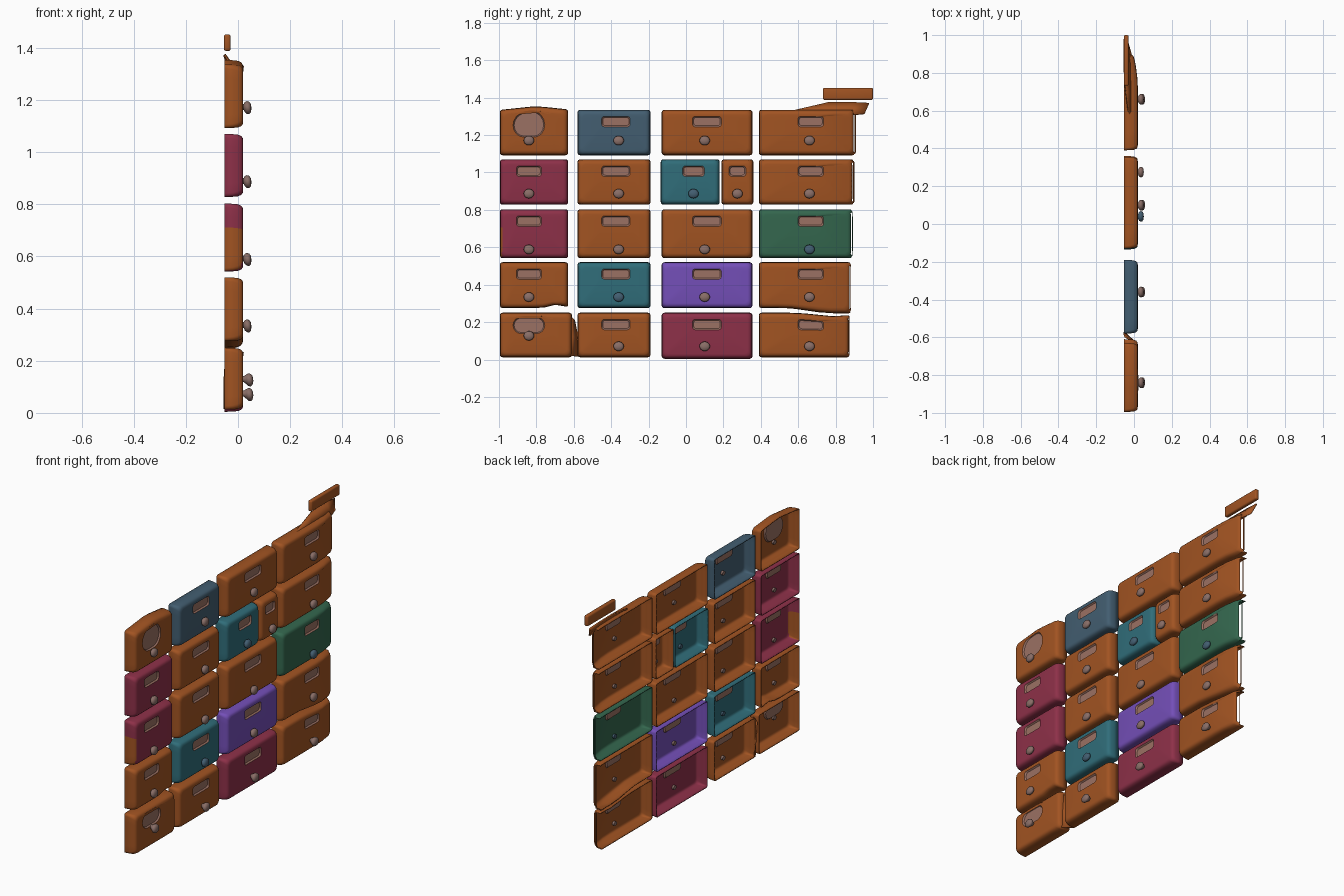
import bpy, bmesh, math
from mathutils import Vector

if "Cube" in bpy.data.objects:
    bpy.data.objects.remove(bpy.data.objects["Cube"])


def material(name, rgb):
    m = bpy.data.materials.new(name)
    m.diffuse_color = (*rgb, 1)
    m.use_nodes = True
    m.node_tree.nodes["Principled BSDF"].inputs["Base Color"].default_value = m.diffuse_color
    return m


MATS = {
    "orange": material("burnt orange", (0.36, 0.088, 0.016)),
    "crimson": material("crimson", (0.27, 0.030, 0.066)),
    "teal": material("teal", (0.030, 0.155, 0.195)),
    "slate": material("slate blue", (0.056, 0.112, 0.165)),
    "green": material("dark green", (0.034, 0.135, 0.076)),
    "purple": material("purple", (0.175, 0.078, 0.48)),
    "label": material("dusty pink grey", (0.33, 0.165, 0.125)),
    "knob": material("warm grey", (0.25, 0.155, 0.135)),
}


def finish(bm, name, mats, angle=40):
    me = bpy.data.meshes.new(name)
    bm.to_mesh(me)
    bm.free()
    for m in mats:
        me.materials.append(MATS[m])
    for p in me.polygons:
        p.use_smooth = True
    me.set_sharp_from_angle(angle=math.radians(angle))
    ob = bpy.data.objects.new(name, me)
    bpy.context.collection.objects.link(ob)
    return ob


def thicken(ob, t):
    mod = ob.modifiers.new("thickness", "SOLIDIFY")
    mod.thickness = t
    mod.offset = -1


def ring(y0, y1, z0, z1, r, seg=4, mid=6):
    """Rounded rectangle in the y-z plane, always the same point count."""
    r = min(r, (y1 - y0) / 2 - 1e-4, (z1 - z0) / 2 - 1e-4)
    arcs = []
    for k, (cy, cz) in enumerate([(y1 - r, z0 + r), (y1 - r, z1 - r),
                                  (y0 + r, z1 - r), (y0 + r, z0 + r)]):
        a0 = (k - 1) * math.pi / 2
        arcs.append([Vector((cy + r * math.cos(a0 + i / seg * math.pi / 2),
                             cz + r * math.sin(a0 + i / seg * math.pi / 2)))
                     for i in range(seg + 1)])
    pts = []
    for k in range(4):
        a, b = arcs[k][-1], arcs[(k + 1) % 4][0]
        pts += arcs[k] + [a.lerp(b, j / mid) for j in range(1, mid)]
    return pts


# back rim, side wall, rounded front edge: (x, inset, corner radius)
PROFILE = [(-0.052, 0.0, 0.014), (-0.02, 0.001, 0.016), (0.0, 0.003, 0.02),
           (0.012, 0.008, 0.022), (0.018, 0.015, 0.022), (0.020, 0.026, 0.02)]


def drawer(name, color, box, label, round_label, open_end, warp):
    """Hollow drawer front with a recessed label window, open at the back."""
    y0, y1, z0, z1 = box
    bm = bmesh.new()
    layers = [(x, ring(y0 + d, y1 - d, z0 + d, z1 - d, r)) for x, d, r in PROFILE]
    lr = 0.07 if round_label else 0.014
    a, b, c, d = label
    layers.append((0.020, ring(a, b, c, d, lr)))
    layers.append((0.012, ring(a + .006, b - .006, c + .006, d - .006, lr)))
    rows = []
    for x, pts in layers:
        row = []
        for p in pts:
            y, z = p
            if warp:
                z += warp(y, (z - z0) / (z1 - z0))
            dx = -0.022 * max(0, (y - 0.72) / 0.17) ** 2 if open_end and x > -0.01 else 0
            row.append(bm.verts.new((x + dx, y, z)))
        rows.append(row)
    n = len(rows[0])
    for k in range(len(rows) - 1):
        for i in range(n):
            j = (i + 1) % n
            f = bm.faces.new((rows[k][i], rows[k][j], rows[k + 1][j], rows[k + 1][i]))
            if k == len(rows) - 2:
                f.material_index = 1
    bm.faces.new(rows[-1]).material_index = 1
    bm.normal_update()
    # right-hand column has no end wall
    if open_end:
        gone = [f for f in bm.faces if f.normal.y > 0.8 and f.calc_center_median().x < 0]
        bmesh.ops.delete(bm, geom=gone, context='FACES')
    # one crimson drawer has an orange lower left side
    if name == "drawer_1_3":
        for f in bm.faces:
            if f.normal.y < -0.6 and f.calc_center_median().z < 0.72:
                f.material_index = 2
    thicken(finish(bm, name, [color, "label", "orange"]), 0.006)


def knob(name, y, z, mat, out=0.0):
    """Drooping rounded knob on a short stem, lathed around x."""
    prof = [(0.002, 0.0), (0.002, 0.014), (0.022, 0.013), (0.026, 0.022), (0.034, 0.028),
            (0.043, 0.027), (0.049, 0.019), (0.052, 0.0)]
    bm = bmesh.new()
    seg = 20
    rows = []
    for x, r in prof:
        xx = x + (out if x > 0.025 else 0)
        droop = -0.006 * max(0, x - 0.02) / 0.03
        count = seg if r else 1
        rows.append([bm.verts.new((xx, y + r * math.cos(t), z + droop + 0.88 * r * math.sin(t)))
                     for t in (i * 2 * math.pi / seg for i in range(count))])
    for p, q in zip(rows, rows[1:]):
        for i in range(seg):
            j = (i + 1) % seg
            if len(p) == 1:
                bm.faces.new((p[0], q[j], q[i]))
            elif len(q) == 1:
                bm.faces.new((p[i], p[j], q[0]))
            else:
                bm.faces.new((p[i], p[j], q[j], q[i]))
    bmesh.ops.recalc_face_normals(bm, faces=bm.faces)
    finish(bm, name, [mat], 60)


def sheet(name, front, back, t=0.008):
    """Thin strip between two point rows."""
    bm = bmesh.new()
    p = [bm.verts.new(v) for v in front]
    q = [bm.verts.new(v) for v in back]
    for i in range(len(p) - 1):
        bm.faces.new((p[i], p[i + 1], q[i + 1], q[i]))
    thicken(finish(bm, name, ["orange"]), t)


# uneven outlines: height offset by position along y and relative height
WARPS = {
    (1, 5): lambda y, h: 0.02 * max(0, 1 - abs(y + 0.8) / 0.19) * max(0, h - 0.5) * 2,
    (1, 2): lambda y, h: 0.02 * max(0, 1 - abs(y + 0.69) / 0.08) * max(0, 0.4 - h) * 2.5,
    (4, 2): lambda y, h: -0.028 * min(1, max(0, (y - 0.55) / 0.2)) * max(0, 0.5 - h) * 2,
    (4, 1): lambda y, h: -0.02 * max(0, 1 - abs(y - 0.8) / 0.2) * max(0, h - 0.5) * 2,
}

# grid of drawers: columns (y0, y1, label centre, label half width, knob) and rows (bottom, top)
COLUMNS = {1: (-.995, -.63, -.84, .067, -.84), 2: (-.58, -.19, -.375, .076, -.36),
           3: (-.13, .355, .112, .077, .10), 4: (.39, .89, .667, .068, .66)}
ROWS = {1: (.012, .25), 2: (.275, .52), 3: (.542, .803), 4: (.828, 1.07), 5: (1.092, 1.335)}
COLORS = {(1, 3): "crimson", (1, 4): "crimson", (3, 1): "crimson", (2, 2): "teal",
          (3, 4): "teal", (2, 5): "slate", (3, 2): "purple", (4, 3): "green"}
COOL_KNOBS = [(2, 2), (4, 3), (3, 4)]

for col, column in COLUMNS.items():
    for row, (z0, z1) in ROWS.items():
        key = (col, row)
        parts = [(f"{col}_{row}", COLORS.get(key, "orange"), column)]
        if key == (3, 4):  # this bay is split into two narrow drawers
            parts = [("3_4", "teal", (-.135, .18, .04, .058, .04)),
                     ("3_4_small", "orange", (.19, .36, .275, .045, .275))]
        for tag, color, (y0, y1, ly, lw, ky) in parts:
            if col == 4:  # right edge leans outward with height
                y1 += (row - 3) * 0.007
            lz, lh, kz = z1 - 0.063, 0.028, z0 + (0.05 if row == 3 else 0.062)
            rounded = col == 1 and row in (1, 5)
            if rounded:
                lw, lh = 0.085, 0.045 if row == 1 else 0.062
                lz = z1 - 0.067 if row == 1 else z1 - 0.085
            if row == 5:
                kz += 0.02
            if key == (1, 1):
                y1, kz = -.61, 0.13
            if key == (3, 1):
                z0 = 0.004
            drawer("drawer_" + tag, color, (y0, y1, z0, z1),
                   (ly - lw, ly + lw, lz - lh, lz + lh), rounded, col == 4, WARPS.get(key))
            cool = key in COOL_KNOBS and color != "orange"
            knob("knob_" + tag, ky, kz, "slate" if cool else "knob", 0.007 if row == 1 else 0)

# torn side flange beside the bottom left drawer
sheet("side_flange", [(-0.005, -.622, .02), (-0.005, -.622, .12), (-0.01, -.622, .23)],
      [(-0.056, -.575, .015), (-0.056, -.582, .12), (-0.05, -.60, .21)])

# leaning flap above the top right drawer
sheet("top_flap",
      [(-.01, .56, 1.325), (-.01, .70, 1.325), (-.01, .82, 1.322), (-.012, .90, 1.31), (-.028, .955, 1.315)],
      [(-.025, .57, 1.332), (-.04, .70, 1.362), (-.047, .76, 1.376), (-.049, .90, 1.376), (-.049, .98, 1.372)])

# loose strip at the top right
bm = bmesh.new()
bmesh.ops.create_cube(bm, size=1)
for v in bm.verts:
    v.co = (-.041 + v.co.x * .026, .866 + v.co.y * .268, 1.42 + v.co.z * .064)
bmesh.ops.bevel(bm, geom=list(bm.edges), offset=0.009, segments=3, profile=0.5, affect='EDGES')
finish(bm, "top_strip", ["orange"])
